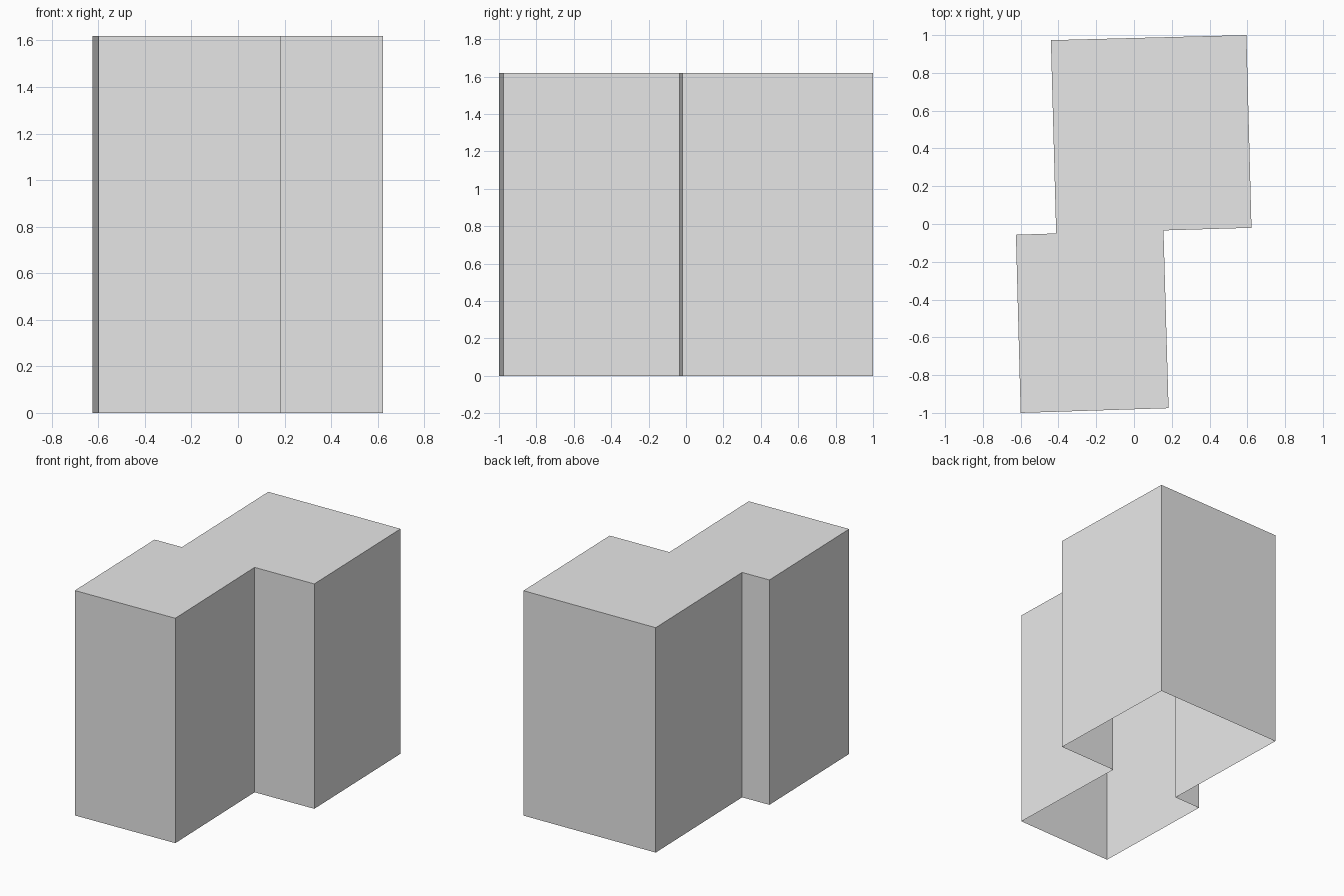
import bpy
import bmesh

cube = bpy.data.objects.get("Cube")
if cube:
    bpy.data.objects.remove(cube, do_unlink=True)

HEIGHT = 1.62

# Plain grey for the whole block
grey = bpy.data.materials.new("light_grey")
grey.use_nodes = True
grey.diffuse_color = (0.8, 0.8, 0.8, 1)
grey.node_tree.nodes["Principled BSDF"].inputs["Base Color"].default_value = (0.8, 0.8, 0.8, 1)

# Footprint of two offset, slightly turned blocks, anticlockwise
footprint = [(-0.60, -1.0), (0.183, -0.975), (0.156, -0.034), (0.622, -0.02),
             (0.595, 1.0), (-0.44, 0.973), (-0.412, -0.05), (-0.625, -0.057)]

# Walls and flat roof, open underneath
bm = bmesh.new()
base = [bm.verts.new((x, y, 0)) for x, y in footprint]
top = [bm.verts.new((x, y, HEIGHT)) for x, y in footprint]
for i in range(len(base)):
    j = (i + 1) % len(base)
    bm.faces.new((base[i], base[j], top[j], top[i]))
bm.faces.new(top)

mesh = bpy.data.meshes.new("building_block")
bm.to_mesh(mesh)
bm.free()
mesh.materials.append(grey)
block = bpy.data.objects.new("building_block", mesh)
bpy.context.collection.objects.link(block)
